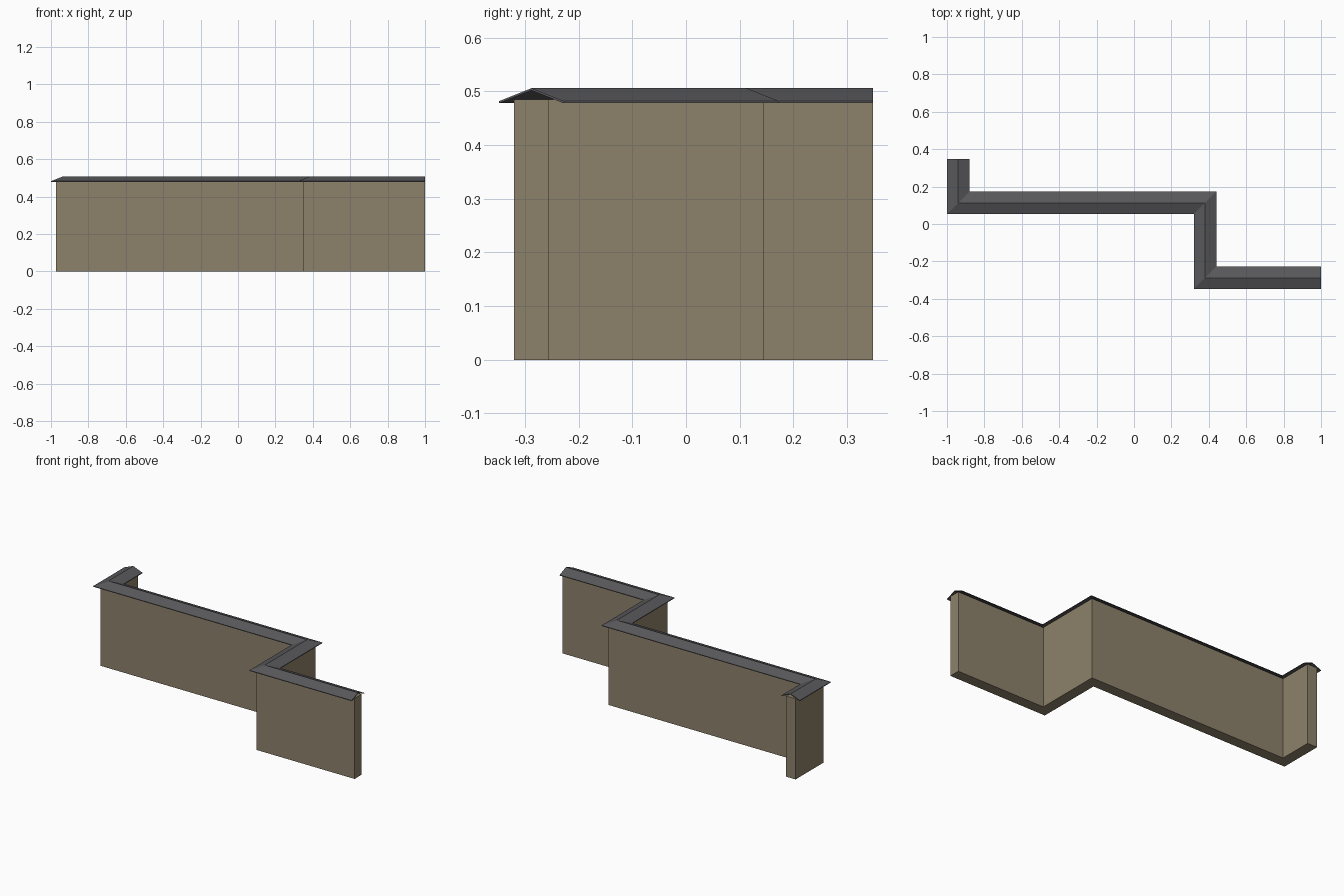
import bpy
import bmesh
from mathutils import Vector

if "Cube" in bpy.data.objects:
    bpy.data.objects.remove(bpy.data.objects["Cube"], do_unlink=True)


def make_material(name, color):
    mat = bpy.data.materials.new(name)
    mat.use_nodes = True
    mat.diffuse_color = color
    mat.node_tree.nodes["Principled BSDF"].inputs["Base Color"].default_value = color
    return mat


def sweep(name, path, profile, mat):
    """Sweep a closed (offset, height) profile along a flat path with mitred corners."""
    points = [Vector(p) for p in path]
    normals = []
    for a, b in zip(points, points[1:]):
        d = (b - a).normalized()
        normals.append(Vector((-d.y, d.x)))
    bm = bmesh.new()
    rings = []
    for i, p in enumerate(points):
        before = normals[max(i - 1, 0)]
        after = normals[min(i, len(normals) - 1)]
        miter = (before + after) / (1 + before.dot(after))
        rings.append([bm.verts.new((p.x + miter.x * o, p.y + miter.y * o, z))
                      for o, z in profile])
    n = len(profile)
    for r, s in zip(rings, rings[1:]):
        for k in range(n):
            j = (k + 1) % n
            bm.faces.new((r[k], r[j], s[j], s[k]))
    bm.faces.new(rings[0])
    bm.faces.new(rings[-1])
    bmesh.ops.recalc_face_normals(bm, faces=bm.faces)
    mesh = bpy.data.meshes.new(name)
    bm.to_mesh(mesh)
    bm.free()
    mesh.materials.append(mat)
    obj = bpy.data.objects.new(name, mesh)
    bpy.context.collection.objects.link(obj)
    return obj


stone = make_material("tan stone", (0.27, 0.22, 0.145, 1))
slate = make_material("dark slate", (0.098, 0.098, 0.105, 1))

# Zigzag centre line shared by the wall and its coping
path = [(-0.94, 0.348), (-0.94, 0.113), (0.38, 0.113), (0.38, -0.288), (1, -0.288)]

# Wall body
w, top = 0.0325, 0.485
sweep("wall", path, [(-w, 0), (w, 0), (w, top), (-w, top)], stone)

# Thin pitched coping, open underneath
r, eave, ridge, thick = 0.06, 0.478, 0.502, 0.004
sweep("roof_coping", path,
      [(-r, eave), (0, ridge), (r, eave),
       (r, eave + thick), (0, ridge + thick), (-r, eave + thick)], slate)
